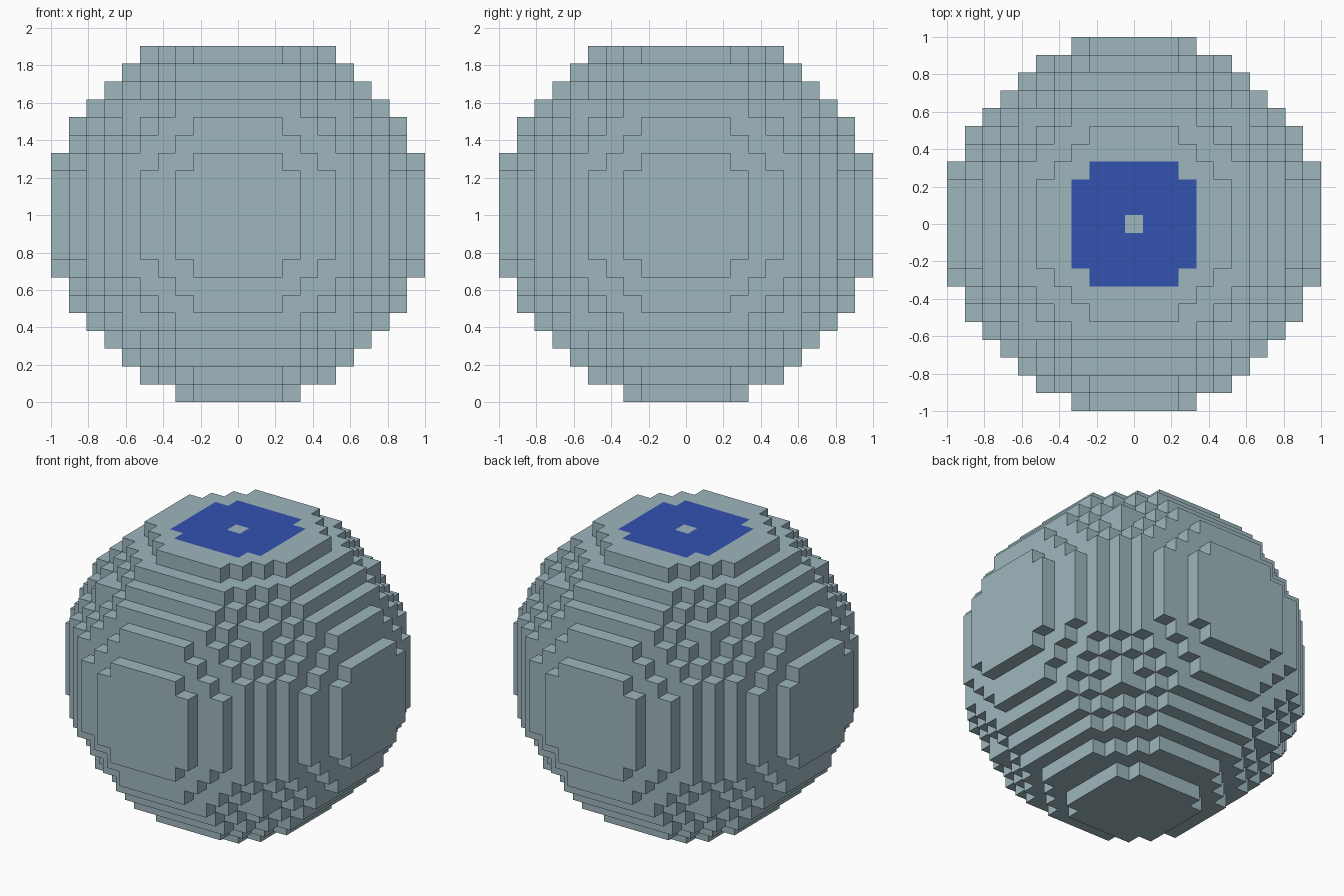
import bpy
import bmesh
from mathutils import Vector

cube = bpy.data.objects.get("Cube")
if cube:
    bpy.data.objects.remove(cube, do_unlink=True)

HALF = 10                   # blocks from the centre to each side
SIZE = 2 / (2 * HALF + 1)   # edge of one block
POWER, LIMIT = 1.9, 91.45   # rounding rule of the ball


def make_material(name, color):
    mat = bpy.data.materials.new(name)
    mat.use_nodes = True
    mat.diffuse_color = color
    mat.node_tree.nodes["Principled BSDF"].inputs["Base Color"].default_value = color
    return mat


def in_ball(cell):
    return sum(abs(c) ** POWER for c in cell) <= LIMIT


def in_block_ball(cell):
    # The topmost layer is left off
    return cell[2] < HALF and in_ball(cell)


def is_blue(cell, axis, sign):
    # Patch on the flat top, in the outline of the missing layer
    x, y, z = cell
    return (axis == 2 and sign > 0 and z == HALF - 1
            and in_ball((x, y, HALF)) and (x, y) != (0, 0))


# Stepped ball: keep only the outer block faces
bm = bmesh.new()
span = range(-HALF, HALF + 1)
for cell in [(x, y, z) for x in span for y in span for z in span]:
    if not in_block_ball(cell):
        continue
    for axis in range(3):
        for sign in (-1, 1):
            normal = Vector((0, 0, 0))
            normal[axis] = sign
            if in_block_ball(tuple(Vector(cell) + normal)):
                continue
            u = Vector((0, 0, 0))
            u[(axis + 1) % 3] = 0.5
            v = normal.cross(u)
            mid = Vector(cell) + normal / 2
            corners = (mid - u - v, mid + u - v, mid + u + v, mid - u + v)
            face = bm.faces.new([bm.verts.new(c * SIZE + Vector((0, 0, 1))) for c in corners])
            face.material_index = int(is_blue(cell, axis, sign))
bmesh.ops.remove_doubles(bm, verts=bm.verts, dist=SIZE / 100)

mesh = bpy.data.meshes.new("block_ball")
bm.to_mesh(mesh)
bm.free()
mesh.materials.append(make_material("pale_blue_grey", (0.337, 0.468, 0.515, 1)))
mesh.materials.append(make_material("blue", (0.032, 0.084, 0.434, 1)))
ball = bpy.data.objects.new("block_ball", mesh)
bpy.context.collection.objects.link(ball)
